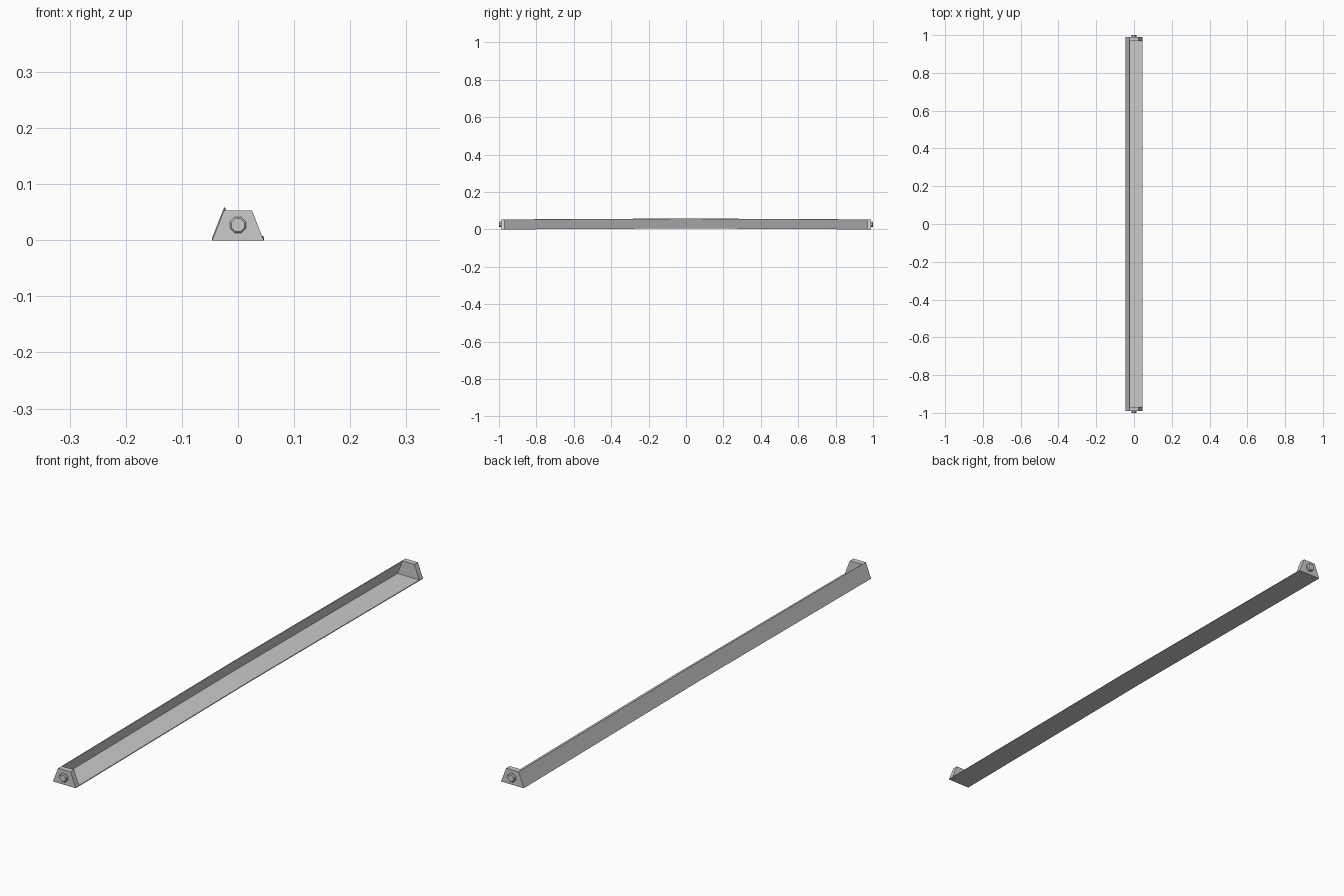
import bpy, bmesh, math

if "Cube" in bpy.data.objects:
    bpy.data.objects.remove(bpy.data.objects["Cube"])


def make_object(name, bm):
    bmesh.ops.recalc_face_normals(bm, faces=bm.faces)
    mesh = bpy.data.meshes.new(name)
    bm.to_mesh(mesh)
    bm.free()
    obj = bpy.data.objects.new(name, mesh)
    bpy.context.collection.objects.link(obj)
    return obj


def loft(name, profile, stations):
    """Join copies of an x/z profile at (y, lift, scale) stations, scaled about the bolt axis."""
    bm = bmesh.new()
    rings = []
    for y, lift, s in stations:
        rings.append([bm.verts.new((x * s, y, AXIS + (z - AXIS) * s + lift))
                      for x, z in profile])
    n = len(profile)
    for a, b in zip(rings, rings[1:]):
        for i in range(n):
            j = (i + 1) % n
            bm.faces.new((a[i], a[j], b[j], b[i]))
    bm.faces.new(rings[0])
    bm.faces.new(rings[-1])
    return make_object(name, bm)


AXIS = 0.027   # height of the bolts
BOW = 0.005    # slight upward bend at mid length
END = 0.99     # outer face of the end caps

# Thin angle rail: flat floor with a leaning back wall
angle_profile = [(-0.046, 0.0), (0.046, 0.0), (0.045, 0.0025),
                 (-0.0425, 0.0025), (-0.0222, 0.0525), (-0.0247, 0.0535)]
loft("angle_rail", angle_profile, [(-END, 0, 1), (0, BOW, 1), (END, 0, 1)])

# Trapezoid end caps, each with a low octagonal bolt head
cap_profile = [(-0.0455, 0.0), (0.0455, 0.0), (0.025, 0.0535), (-0.025, 0.0535)]
bolt_profile = [(0.0155 * math.cos(math.pi * (k + 0.5) / 4),
                 AXIS + 0.0155 * math.sin(math.pi * (k + 0.5) / 4)) for k in range(8)]
for side, label in ((-1, "front"), (1, "back")):
    loft(label + "_end_cap", cap_profile,
         [(side * 0.97, 0, 1), (side * END, 0, 1)])
    loft(label + "_bolt", bolt_profile,
         [(side * 0.985, 0, 1), (side * 0.997, 0, 1), (side * 1.0, 0, 0.8)])
